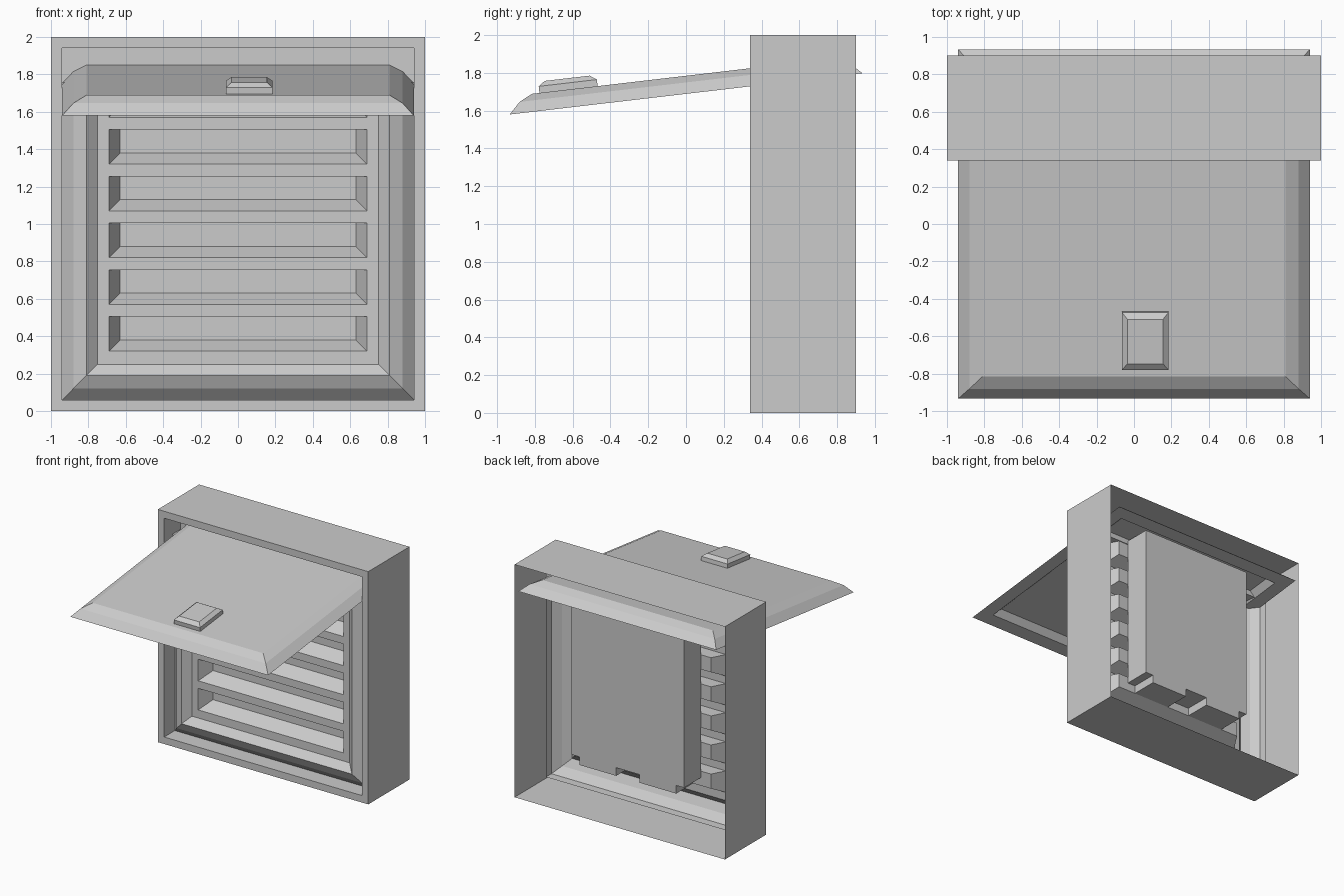
import bpy, bmesh, math

if "Cube" in bpy.data.objects:
    bpy.data.objects.remove(bpy.data.objects["Cube"])

grey = bpy.data.materials.new("plain_grey")
grey.use_nodes = True
COLOUR = (0.6, 0.6, 0.6, 1)
grey.diffuse_color = COLOUR
grey.node_tree.nodes["Principled BSDF"].inputs["Base Color"].default_value = COLOUR


def finish(name, bm):
    bmesh.ops.remove_doubles(bm, verts=bm.verts, dist=0.0001)
    bmesh.ops.recalc_face_normals(bm, faces=bm.faces)
    mesh = bpy.data.meshes.new(name)
    bm.to_mesh(mesh)
    bm.free()
    mesh.materials.append(grey)
    obj = bpy.data.objects.new(name, mesh)
    bpy.context.collection.objects.link(obj)
    return obj


def face(bm, points):
    return bm.faces.new([bm.verts.new(p) for p in points])


def upright(x0, x1, z0, z1, y):
    return [(x0, y, z0), (x1, y, z0), (x1, y, z1), (x0, y, z1)]


def level(hx, hy, z, cx=0, cy=0):
    return [(cx + sx * hx, cy + sy * hy, z)
            for sx, sy in ((-1, -1), (1, -1), (1, 1), (-1, 1))]


def loft(bm, rings, start=False, end=False, skip_top=False):
    """Join four-cornered rings with quads, with optional end caps."""
    for a, b in zip(rings, rings[1:]):
        for i in range(4):
            if skip_top and i == 2:
                continue
            j = (i + 1) % 4
            face(bm, (a[i], a[j], b[j], b[i]))
    if start:
        face(bm, rings[0])
    if end:
        face(bm, rings[-1])


def square(half, y):
    return upright(-half, half, 1 - half, 1 + half, y)


# Outer sleeve, front rim and inner flange
FRONT, BACK, PLATE, DEEP, TOP = 0.34, 0.9, 0.445, 0.56, 1.76
bm = bmesh.new()
loft(bm, [square(1, BACK), square(1, FRONT), square(0.94, FRONT), square(0.94, DEEP)])
finish("outer_frame", bm)

# Raised border around the vents, open at the top
bm = bmesh.new()
border = ((0.94, 0.485), (0.88, 0.425), (0.81, 0.39), (0.75, PLATE))
loft(bm, [upright(-h, h, 1 - h, TOP, y) for h, y in border], skip_top=True)
finish("raised_border", bm)

# Wall and ledge above the vents
bm = bmesh.new()
face(bm, upright(-0.94, 0.94, TOP, 1.94, DEEP))
face(bm, [(-0.94, PLATE, TOP), (0.94, PLATE, TOP), (0.94, DEEP, TOP), (-0.94, DEEP, TOP)])
finish("upper_wall", bm)

# Vent plate with six tapered pockets
bm = bmesh.new()
W, SLOT, TAPER = 0.75, 0.69, 0.06
low = 0.25
for i in range(6):
    z0 = 0.32 + 0.25 * i
    z1 = z0 + 0.185
    face(bm, upright(-W, W, low, z0, PLATE))
    for s in (-1, 1):
        face(bm, upright(s * SLOT, s * W, z0, z1, PLATE))
    loft(bm, [upright(-SLOT, SLOT, z0, z1, PLATE),
              upright(TAPER - SLOT, SLOT - TAPER, z0 + TAPER, z1, DEEP)], end=True)
    low = z1
face(bm, upright(-W, W, low, TOP, PLATE))
finish("vent_plate", bm)

# Notched block fixed behind the vents
half = [(0.535, 1.79), (0.535, 0.45), (0.46, 0.45), (0.46, 0.38), (0.11, 0.38), (0.11, 0.45)]
outline = half + [(-x, z) for x, z in reversed(half)]
bm = bmesh.new()
base = face(bm, [(x, DEEP, z) for x, z in outline])
res = bmesh.ops.extrude_face_region(bm, geom=[base], use_keep_orig=True)
moved = [v for v in res["geom"] if isinstance(v, bmesh.types.BMVert)]
bmesh.ops.translate(bm, verts=moved, vec=(0, 0.23, 0))
finish("rear_block", bm)

# Raised lid with a hollow underside
bm = bmesh.new()
profile = ((0.77, 0.05), (0.82, 0), (0.94, 0), (0.88, 0.06), (0.81, 0.095))
loft(bm, [level(h, h, z) for h, z in profile], start=True, end=True)
lid = finish("lid", bm)

# Small chamfered handle on the lid
bm = bmesh.new()
loft(bm, [level(hx, hy, z, 0.06, -0.615) for hx, hy, z in
          ((0.125, 0.155, 0.09), (0.125, 0.155, 0.13), (0.095, 0.12, 0.155))],
     start=True, end=True)
handle = finish("lid_handle", bm)

for obj in (lid, handle):
    obj.location.z = 1.689
    obj.rotation_euler.x = math.atan(0.117)
